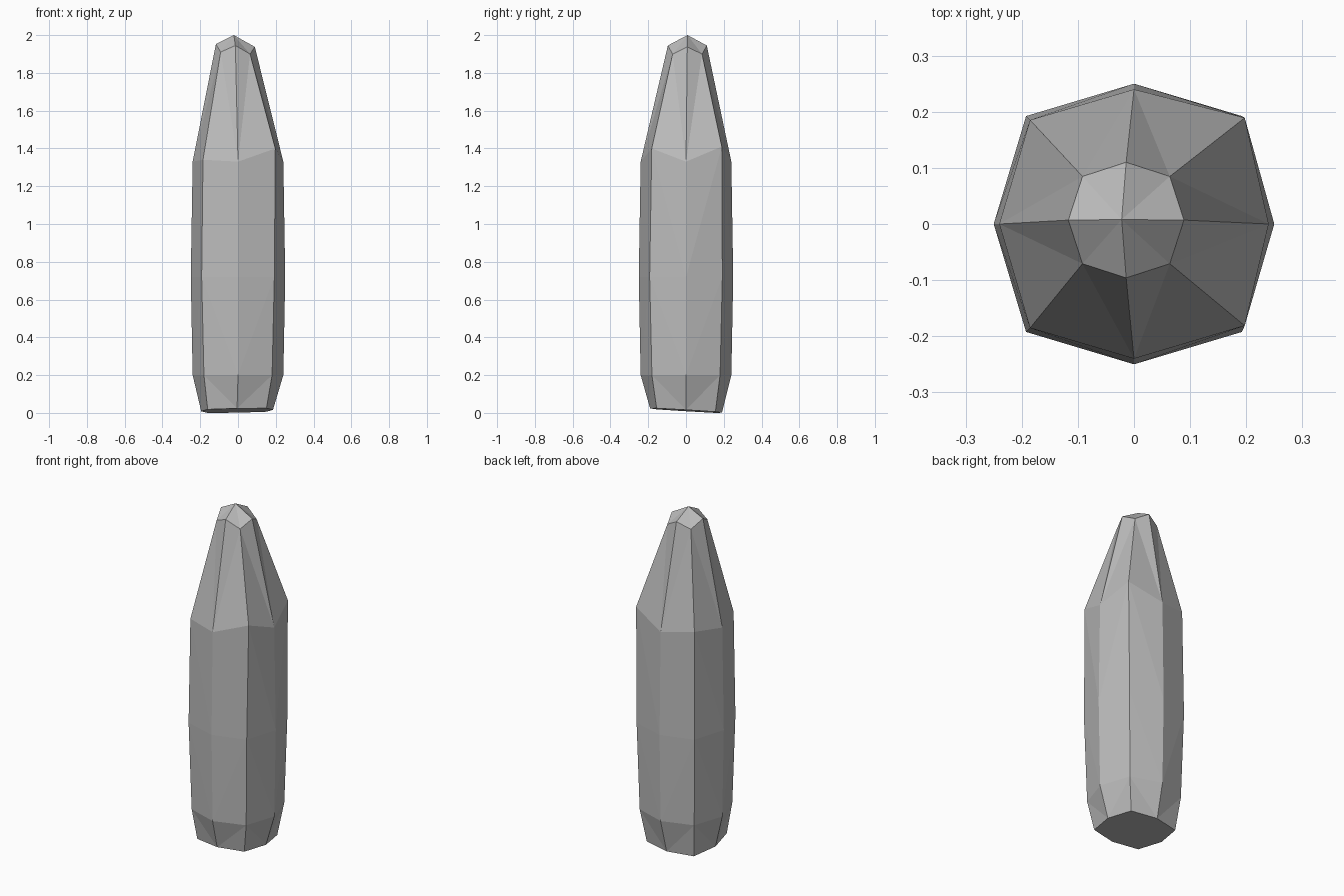
import bpy, bmesh
from math import cos, sin, radians
from mathutils import Vector

default_cube = bpy.data.objects.get("Cube")
if default_cube:
    bpy.data.objects.remove(default_cube, do_unlink=True)

SIDES = 8


def make_material(name, colour):
    mat = bpy.data.materials.new(name)
    mat.use_nodes = True
    mat.diffuse_color = colour
    mat.node_tree.nodes["Principled BSDF"].inputs["Base Color"].default_value = colour
    return mat


def add_ring(bm, centre, side_radius, corner_radius, corner_lift=0.0, tilt=(0, 0)):
    """Eight points; even ones face the axes, odd ones are the corners."""
    ring = []
    for i in range(SIDES):
        a = radians(45 * i)
        r = corner_radius if i % 2 else side_radius
        x, y = r * cos(a), r * sin(a)
        z = (corner_lift if i % 2 else 0) + tilt[0] * x + tilt[1] * y
        ring.append(bm.verts.new(Vector(centre) + Vector((x, y, z))))
    return ring


bm = bmesh.new()

# Base, body, shoulder and tip rings
rings = [
    add_ring(bm, (-0.005, 0, 0.018), 0.19, 0.22, tilt=(0.02, -0.06)),
    add_ring(bm, (0, 0, 0.2), 0.24, 0.255),
    add_ring(bm, (0, 0, 0.72), 0.25, 0.272),
    add_ring(bm, (0, 0, 1.33), 0.24, 0.262, 0.01),
    add_ring(bm, (-0.014, 0.007, 1.945), 0.103, 0.11, -0.04, tilt=(-0.07, 0)),
]

# Uneven chipped shoulder corners: raise and nudge them
shoulder = rings[3]
for index, lift in ((1, 0.07), (3, 0.02), (7, 0.06)):
    shoulder[index].co.z += lift
shoulder[1].co += Vector((0.012, 0.004, 0))
shoulder[7].co += Vector((0.012, 0.004, 0))

# Walls, folded along the diagonals that lead to the corners
for lower, upper in zip(rings, rings[1:]):
    for i in range(SIDES):
        j = (i + 1) % SIDES
        if i % 2:
            bm.faces.new((lower[i], lower[j], upper[i]))
            bm.faces.new((lower[j], upper[j], upper[i]))
        else:
            bm.faces.new((lower[i], lower[j], upper[j]))
            bm.faces.new((lower[i], upper[j], upper[i]))

# Flat underside and off-centre peak
bm.faces.new(list(reversed(rings[0])))
peak = bm.verts.new((-0.022, 0.008, 2.0))
for i in range(SIDES):
    bm.faces.new((rings[-1][i], rings[-1][(i + 1) % SIDES], peak))

bmesh.ops.recalc_face_normals(bm, faces=bm.faces)

# Stand the stone on the ground
lowest = min(v.co.z for v in bm.verts)
for v in rings[0]:
    v.co.z -= lowest

mesh = bpy.data.meshes.new("stone_pillar")
bm.to_mesh(mesh)
bm.free()
mesh.materials.append(make_material("stone grey", (0.5, 0.5, 0.5, 1)))
pillar = bpy.data.objects.new("stone_pillar", mesh)
bpy.context.collection.objects.link(pillar)
